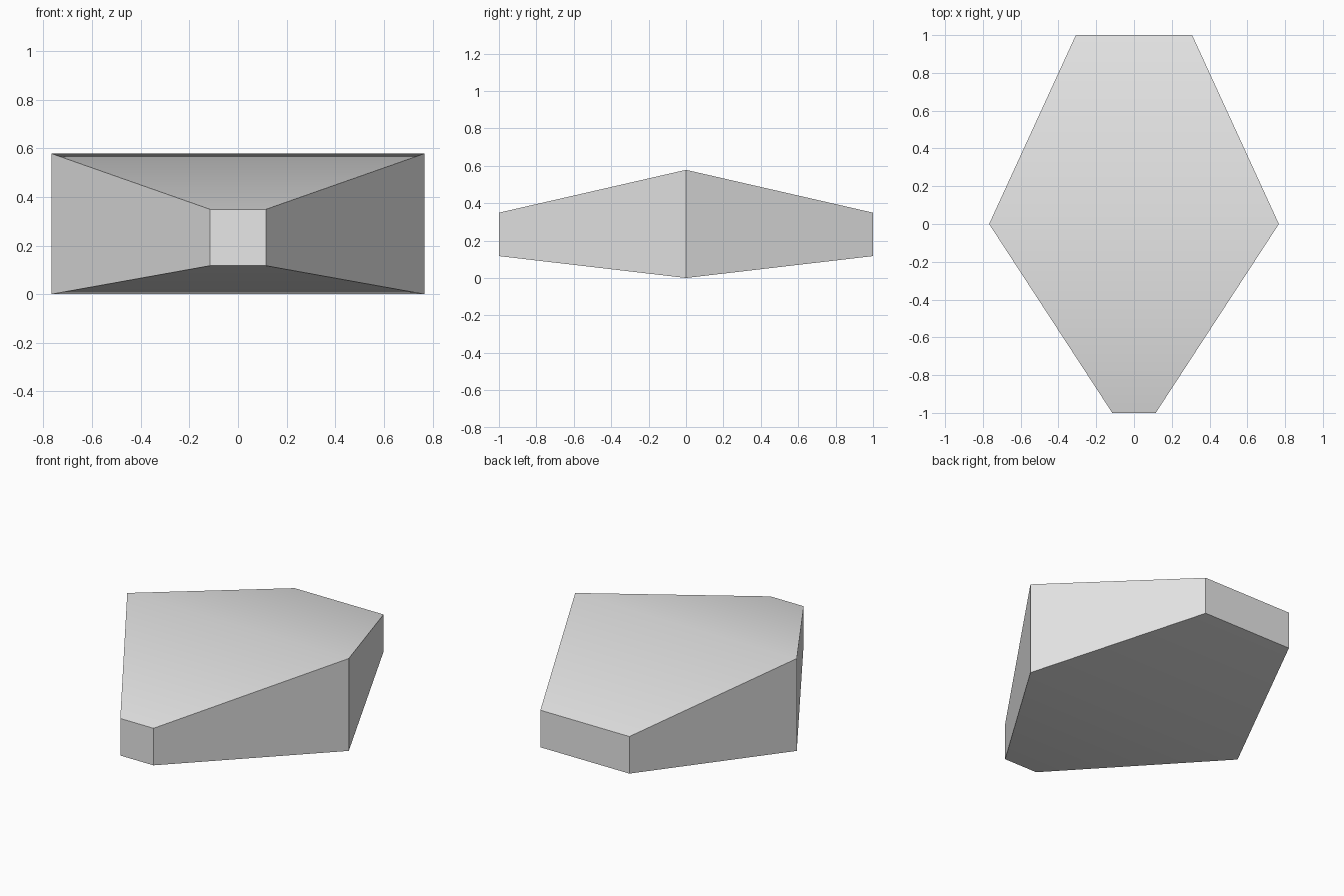
import bpy
import bmesh
import math

# Remove the default cube
cube = bpy.data.objects.get("Cube")
if cube:
    bpy.data.objects.remove(cube, do_unlink=True)

# Plain grey material
grey = bpy.data.materials.new("light_grey")
grey.use_nodes = True
colour = (0.8, 0.8, 0.8, 1.0)
grey.diffuse_color = colour
grey.node_tree.nodes["Principled BSDF"].inputs["Base Color"].default_value = colour

# Rectangular sections from front to back: y, half width, bottom, top
sections = [
    (-1.0, 0.115, 0.117, 0.349),
    (0.0, 0.767, 0.0, 0.578),
    (1.0, 0.308, 0.117, 0.349),
]


def add_ring(bm, y, half, low, high):
    corners = [(-half, low), (half, low), (half, high), (-half, high)]
    return [bm.verts.new((x, y, z)) for x, z in corners]


# Loft the sections into one tapered hull with capped ends
bm = bmesh.new()
rings = [add_ring(bm, *section) for section in sections]
for near, far in zip(rings, rings[1:]):
    for i in range(4):
        j = (i + 1) % 4
        bm.faces.new((near[i], near[j], far[j], far[i]))
bm.faces.new(rings[0])
bm.faces.new(rings[-1])
bmesh.ops.recalc_face_normals(bm, faces=bm.faces)

mesh = bpy.data.meshes.new("tapered_hull")
bm.to_mesh(mesh)
bm.free()
mesh.materials.append(grey)
hull = bpy.data.objects.new("tapered_hull", mesh)
bpy.context.collection.objects.link(hull)

# Smooth the shallow ridges, keep the corners sharp
bpy.ops.object.select_all(action="DESELECT")
hull.select_set(True)
bpy.context.view_layer.objects.active = hull
bpy.ops.object.shade_smooth_by_angle(angle=math.radians(30))
